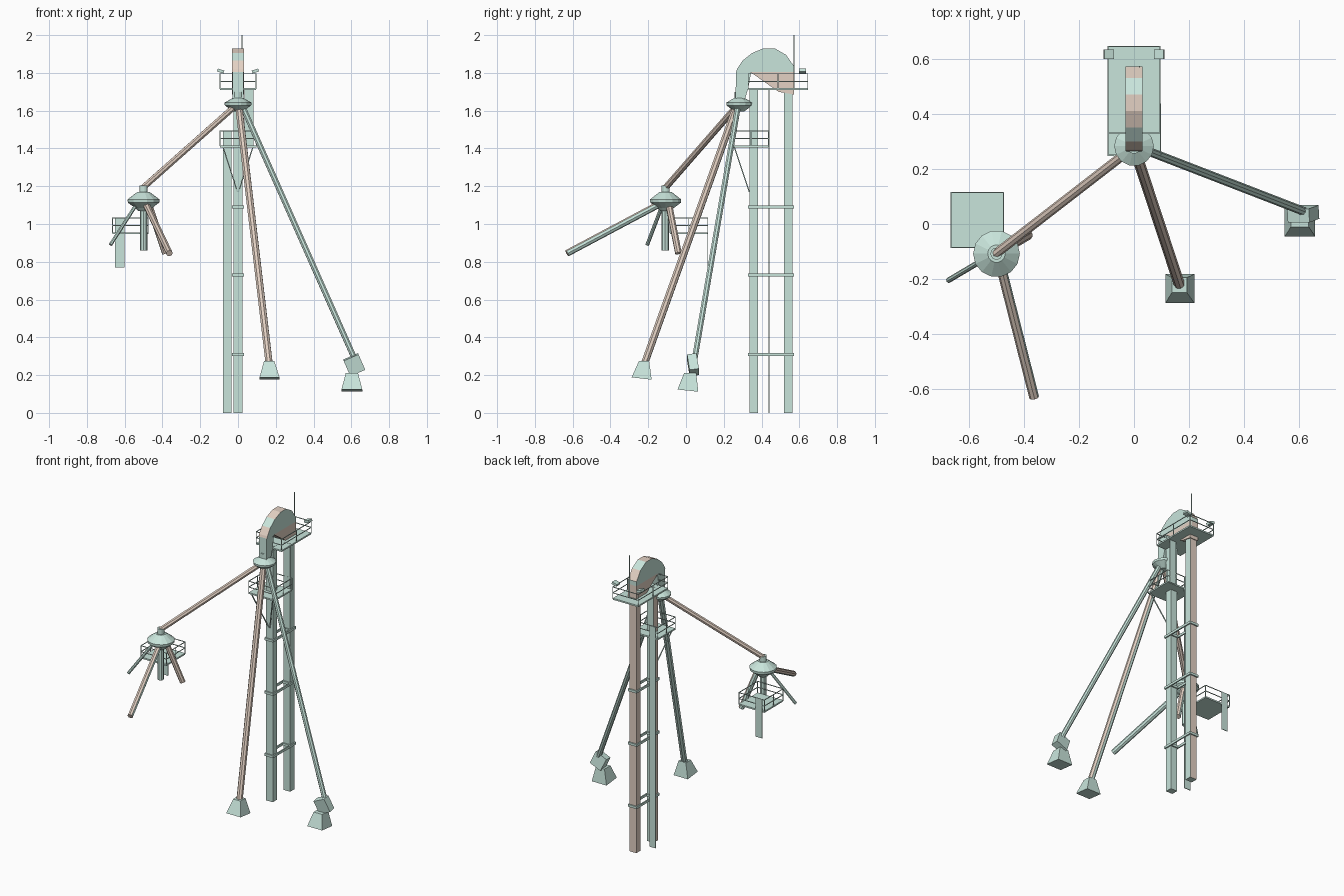
import bpy, bmesh, math
from mathutils import Vector, Matrix

if "Cube" in bpy.data.objects:
    bpy.data.objects.remove(bpy.data.objects["Cube"])


def material(name, rgb):
    m = bpy.data.materials.new(name)
    m.diffuse_color = (*rgb, 1)
    m.use_nodes = True
    m.node_tree.nodes["Principled BSDF"].inputs["Base Color"].default_value = m.diffuse_color
    return m


GREEN = material("pale green", (0.58, 0.78, 0.71))
TAN = material("tan", (0.77, 0.64, 0.55))


def finish(name, bm, mats=(GREEN,), rule=None):
    bmesh.ops.recalc_face_normals(bm, faces=bm.faces)
    bm.normal_update()
    if rule:
        for f in bm.faces:
            f.material_index = int(rule(f))
    me = bpy.data.meshes.new(name)
    bm.to_mesh(me)
    bm.free()
    for m in mats:
        me.materials.append(m)
    ob = bpy.data.objects.new(name, me)
    bpy.context.collection.objects.link(ob)
    return ob


def add_box(bm, x0, x1, y0, y1, z0, z1):
    m = Matrix.Translation(((x0 + x1) / 2, (y0 + y1) / 2, (z0 + z1) / 2))
    m = m @ Matrix.Diagonal((x1 - x0, y1 - y0, z1 - z0, 1))
    bmesh.ops.create_cube(bm, size=1, matrix=m)


def box(name, *b, **kw):
    bm = bmesh.new()
    add_box(bm, *b)
    return finish(name, bm, **kw)


def rod(name, a, b, r, sides=8, **kw):
    bm = bmesh.new()
    a, b = Vector(a), Vector(b)
    d = b - a
    m = Matrix.Translation((a + b) / 2) @ d.to_track_quat('Z', 'Y').to_matrix().to_4x4()
    bmesh.ops.create_cone(bm, cap_ends=True, segments=sides, radius1=r, radius2=r,
                          depth=d.length, matrix=m)
    return finish(name, bm, **kw)


def extrude_x(name, pts, w, **kw):
    """Side profile (y, z) given a thickness along x."""
    bm = bmesh.new()
    f = bm.faces.new([bm.verts.new((-w, y, z)) for y, z in pts])
    ext = bmesh.ops.extrude_face_region(bm, geom=[f])
    vs = [v for v in ext["geom"] if isinstance(v, bmesh.types.BMVert)]
    bmesh.ops.translate(bm, verts=vs, vec=(2 * w, 0, 0))
    # the extruded region keeps only one cap, so close the other side
    bmesh.ops.holes_fill(bm, edges=[e for e in bm.edges if e.is_boundary], sides=0)
    return finish(name, bm, **kw)


def lathe(name, cx, cy, profile, sides=14):
    bm = bmesh.new()
    rings = []
    for r, z in profile:
        rings.append([bm.verts.new((cx + r * math.cos(2 * math.pi * i / sides),
                                    cy + r * math.sin(2 * math.pi * i / sides), z))
                      for i in range(sides)])
    for lo, hi in zip(rings, rings[1:]):
        for i in range(sides):
            j = (i + 1) % sides
            bm.faces.new((lo[i], lo[j], hi[j], hi[i]))
    bm.faces.new(rings[0])
    bm.faces.new(rings[-1])
    return finish(name, bm)


def platform(name, x0, x1, y0, y1, z, h=0.08):
    box(name + "_floor", x0, x1, y0, y1, z - 0.006, z + 0.004)
    bm = bmesh.new()
    t = 0.002
    xm, ym = (x0 + x1) / 2, (y0 + y1) / 2
    for x, y in [(x0, y0), (x1, y0), (x0, y1), (x1, y1), (x0, ym), (x1, ym)]:
        add_box(bm, x - t, x + t, y - t, y + t, z, z + h)
    for k in (0.5, 1.0):
        zz = z + h * k
        for y in (y0, y1):
            add_box(bm, x0, x1, y - t, y + t, zz - t, zz + t)
        for x in (x0, x1):
            add_box(bm, x - t, x + t, y0, y1, zz - t, zz + t)
    finish(name + "_railing", bm)


def hood(name, top, bottom, r_top, r_bot, tilt=0.006):
    """Square flared outlet."""
    bm = bmesh.new()
    corners = ((-1, -1), (1, -1), (1, 1), (-1, 1))
    va = [bm.verts.new(Vector(top) + Vector((sx * r_top, sy * r_top, 0))) for sx, sy in corners]
    vb = [bm.verts.new(Vector(bottom) + Vector((sx * r_bot, sy * r_bot, -sy * tilt)))
          for sx, sy in corners]
    bm.faces.new(va)
    bm.faces.new(vb)
    for i in range(4):
        j = (i + 1) % 4
        bm.faces.new((va[i], va[j], vb[j], vb[i]))
    finish(name, bm)


two = (GREEN, TAN)

# elevator trunks
box("front_trunk", -0.025, 0.025, 0.335, 0.38, 0, 1.72, mats=two,
    rule=lambda f: f.normal.x < -0.5)
box("rear_trunk", -0.025, 0.025, 0.52, 0.565, 0, 1.72, mats=two,
    rule=lambda f: f.normal.y > 0.5 or f.normal.x < -0.5)

# ties and collars between the trunks
for i, z in enumerate((0.31, 0.73, 1.09)):
    bm = bmesh.new()
    for s in (-1, 1):
        add_box(bm, s * 0.029 - 0.004, s * 0.029 + 0.004, 0.327, 0.573, z - 0.008, z + 0.008)
    for y in (0.331, 0.384, 0.516, 0.569):
        add_box(bm, -0.033, 0.033, y - 0.004, y + 0.004, z - 0.008, z + 0.008)
    finish("trunk_tie_%d" % i, bm)

# flat ladder panels
box("lower_ladder", -0.08, -0.035, 0.436, 0.441, 0, 1.49)
box("upper_ladder", 0.035, 0.083, 0.436, 0.441, 1.41, 1.72)
box("side_ladder", -0.65, -0.602, 0.113, 0.117, 0.77, 1.03)

# head housing
dome = [(0.265, 1.805), (0.27, 1.82), (0.30, 1.865), (0.35, 1.905), (0.41, 1.93), (0.47, 1.93),
        (0.53, 1.895), (0.572, 1.835), (0.572, 1.805)]
extrude_x("head_cover", dome, 0.031, mats=two,
          rule=lambda f: abs(f.normal.x) < 0.5 and f.normal.z > 0.1
          and not 0.30 < f.calc_center_median().y < 0.35
          and not 0.48 < f.calc_center_median().y < 0.54)
extrude_x("head_base", [(0.34, 1.805), (0.572, 1.805), (0.572, 1.685), (0.49, 1.70)], 0.031,
          mats=(TAN,))
extrude_x("head_spout", [(0.265, 1.805), (0.345, 1.805), (0.33, 1.72), (0.31, 1.655),
                         (0.262, 1.655)], 0.028)
rod("mast", (0.02, 0.572, 1.71), (0.02, 0.572, 2.0), 0.003, 6)

# platforms and braces
platform("head_platform", -0.095, 0.095, 0.33, 0.645, 1.715)
platform("middle_platform", -0.095, 0.097, 0.25, 0.437, 1.412)
platform("side_platform", -0.665, -0.475, -0.085, 0.115, 0.952)
for s, side in ((-1, "left"), (1, "right")):
    rod(side + "_platform_brace", (s * 0.08, 0.255, 1.41), (s * 0.003, 0.335, 1.17), 0.004, 4)
    # work lights
    lamp = box(side + "_lamp", -0.018, 0.018, -0.018, 0.018, -0.008, 0.008)
    lamp.location = (s * 0.092, 0.617, 1.81)
    lamp.rotation_euler = (0, -s * 0.3, 0)

# distributors
lathe("upper_distributor", 0, 0.283,
      [(0.025, 1.595), (0.07, 1.628), (0.072, 1.642), (0.027, 1.668), (0.027, 1.70)])
lathe("side_distributor", -0.5, -0.108,
      [(0.03, 1.07), (0.045, 1.085), (0.083, 1.113), (0.085, 1.13), (0.032, 1.17),
       (0.022, 1.17), (0.022, 1.205)])

# long spouts
rod("left_spout", (-0.02, 0.265, 1.62), (-0.505, -0.11, 1.19), 0.017, mats=(TAN,))
rod("centre_spout", (0.005, 0.265, 1.615), (0.165, -0.22, 0.26), 0.02, mats=two,
    rule=lambda f: f.normal.x - f.normal.y > -0.2)
rod("right_spout", (0.025, 0.275, 1.62), (0.62, 0.045, 0.28), 0.016)

# short spouts under the side distributor
rod("drop_spout", (-0.5, -0.11, 1.09), (-0.5, -0.11, 0.86), 0.02)
rod("outer_spout", (-0.54, -0.125, 1.10), (-0.675, -0.205, 0.89), 0.010)
rod("front_spout", (-0.485, -0.15, 1.10), (-0.363, -0.63, 0.845), 0.018, mats=two,
    rule=lambda f: f.normal.z > -0.5 and f.normal.x < 0.8)
rod("inner_spout", (-0.47, -0.09, 1.10), (-0.385, -0.04, 0.845), 0.018, mats=two,
    rule=lambda f: f.normal.x > 0.2 or f.normal.y < -0.5)

# outlets
hood("centre_outlet", (0.165, -0.222, 0.275), (0.167, -0.235, 0.182), 0.027, 0.053)
elbow = box("right_elbow", -0.043, 0.043, -0.025, 0.025, -0.045, 0.045)
elbow.location = (0.615, 0.037, 0.255)
elbow.rotation_euler = (0.15, -0.41, 0)
hood("right_outlet", (0.603, 0.022, 0.212), (0.603, 0.01, 0.118), 0.032, 0.055)
